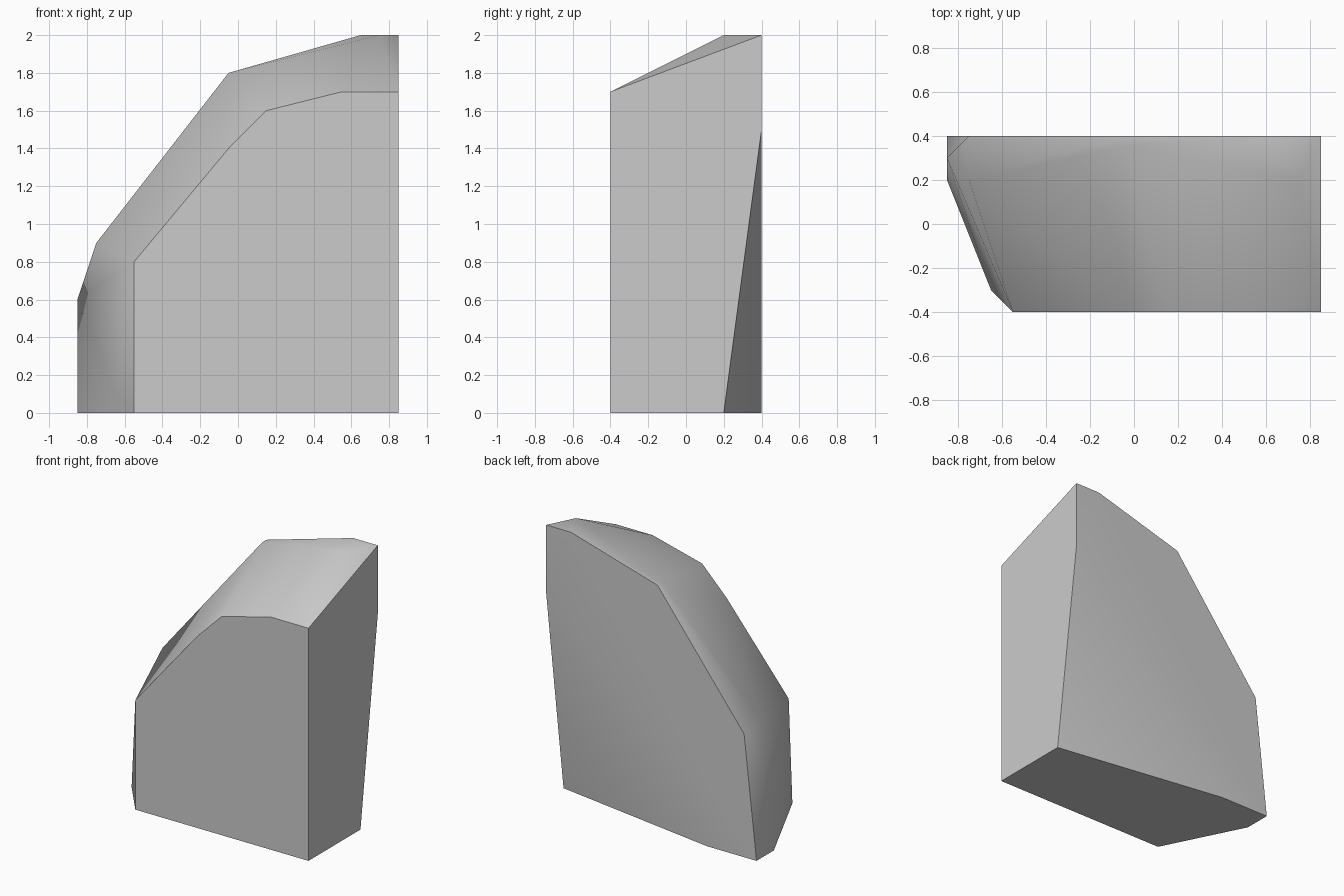
import bpy
import bmesh
import math

# Remove the default cube
default_cube = bpy.data.objects.get("Cube")
if default_cube:
    bpy.data.objects.remove(default_cube, do_unlink=True)


def make_material(name, colour):
    material = bpy.data.materials.new(name)
    material.use_nodes = True
    material.diffuse_color = colour
    shader = next(n for n in material.node_tree.nodes if n.type == "BSDF_PRINCIPLED")
    shader.inputs["Base Color"].default_value = colour
    return material


def build_hull(name, points, material, smooth_angle):
    """Wrap a cloud of corner points in a convex solid with clean flat faces."""
    bm = bmesh.new()
    for point in points:
        bm.verts.new(point)
    bmesh.ops.convex_hull(bm, input=list(bm.verts))
    loose = [v for v in bm.verts if not v.link_faces]
    bmesh.ops.delete(bm, geom=loose, context="VERTS")
    bmesh.ops.dissolve_limit(bm, angle_limit=math.radians(0.5),
                             verts=list(bm.verts), edges=list(bm.edges))
    bmesh.ops.recalc_face_normals(bm, faces=list(bm.faces))

    mesh = bpy.data.meshes.new(name)
    bm.to_mesh(mesh)
    bm.free()
    mesh.materials.append(material)
    obj = bpy.data.objects.new(name, mesh)
    bpy.context.collection.objects.link(obj)

    bpy.ops.object.select_all(action="DESELECT")
    obj.select_set(True)
    bpy.context.view_layer.objects.active = obj
    bpy.ops.object.shade_smooth_by_angle(angle=math.radians(smooth_angle))
    return obj


half_depth = 0.4

# Flat front and back outlines, as (x, z)
front_outline = [(-0.55, 0), (-0.55, 0.8), (-0.05, 1.4), (0.15, 1.6),
                 (0.55, 1.7), (0.85, 1.7), (0.85, 0)]
back_outline = [(-0.45, 0), (-0.85, 0), (-0.75, 0.9), (-0.05, 1.8),
                (0.65, 2), (0.85, 2), (0.85, 1.5)]

# Chipped corners between the two outlines, as (x, y, z)
base_corners = [(0.85, 0.2, 0), (-0.85, 0.2, 0), (-0.65, -0.3, 0.1)]
side_corners = [(-0.85, 0.3, 0.6), (-0.75, 0.2, 0.9)]
top_corners = [(-0.05, 0.35, 1.8), (0.75, 0.2, 2)]

corners = [(x, -half_depth, z) for x, z in front_outline]
corners += [(x, half_depth, z) for x, z in back_outline]
corners += base_corners + side_corners + top_corners

# The boulder itself
stone_grey = make_material("stone grey", (0.6, 0.6, 0.6, 1))
build_hull("rock", corners, stone_grey, 45)
